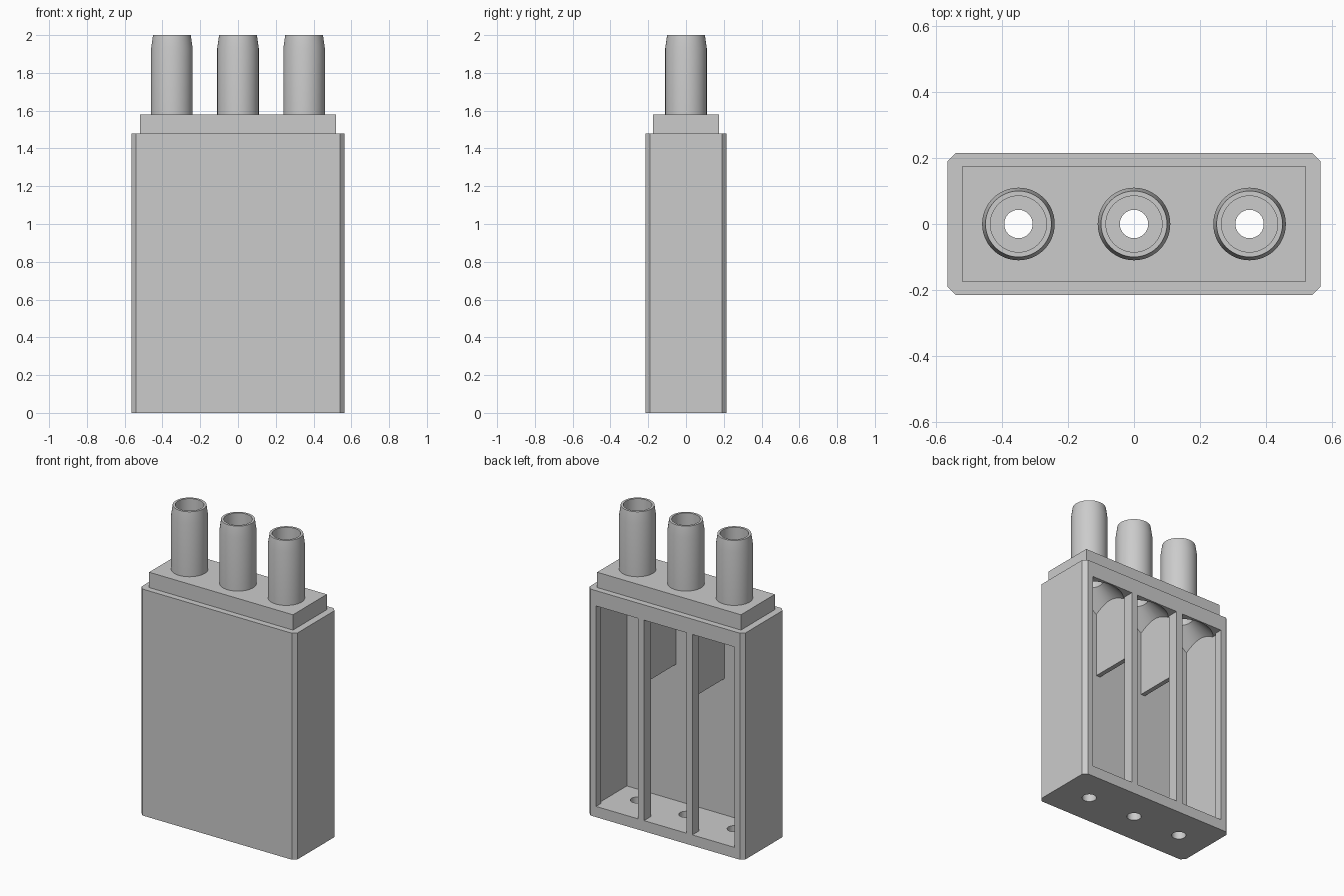
import bpy, bmesh, math
from mathutils import Matrix, Vector

cube = bpy.data.objects.get("Cube")
if cube:
    bpy.data.objects.remove(cube, do_unlink=True)

grey = bpy.data.materials.new("light_grey")
grey.use_nodes = True
grey.diffuse_color = (0.6, 0.6, 0.6, 1)
grey.node_tree.nodes["Principled BSDF"].inputs["Base Color"].default_value = (0.6, 0.6, 0.6, 1)

PITCH = 0.35
CENTRES = [-PITCH, 0, PITCH]
BORE = 0.085
FRONT_IN, BACK = -0.125, 0.215
FLOOR, CEILING, BODY_TOP, CAP_TOP = 0.07, 1.38, 1.48, 1.58


def make_object(name, bm):
    bmesh.ops.recalc_face_normals(bm, faces=bm.faces)
    mesh = bpy.data.meshes.new(name)
    bm.to_mesh(mesh)
    bm.free()
    mesh.materials.append(grey)
    obj = bpy.data.objects.new(name, mesh)
    bpy.context.collection.objects.link(obj)
    return obj


def box(name, low, high, chamfer=0):
    low, high = Vector(low), Vector(high)
    bm = bmesh.new()
    bmesh.ops.create_cube(bm, size=1, matrix=Matrix.Translation((low + high) / 2)
                          @ Matrix.Diagonal((*(high - low), 1)))
    if chamfer:
        upright = [e for e in bm.edges if abs(e.verts[0].co.z - e.verts[1].co.z) > 0.1]
        bmesh.ops.bevel(bm, geom=upright, offset=chamfer, segments=1, affect='EDGES')
    return make_object(name, bm)


def cone(name, x, z1, z2, r1, r2):
    bm = bmesh.new()
    bmesh.ops.create_cone(bm, cap_ends=True, segments=48, radius1=r1, radius2=r2,
                          depth=z2 - z1, matrix=Matrix.Translation((x, 0, (z1 + z2) / 2)))
    return make_object(name, bm)


def lathe(name, x, profile):
    bm = bmesh.new()
    verts = [bm.verts.new((r, 0, z)) for r, z in profile]
    edges = [bm.edges.new((v, verts[i - 1])) for i, v in enumerate(verts)]
    bmesh.ops.spin(bm, geom=verts + edges, cent=(0, 0, 0), axis=(0, 0, 1),
                   angle=math.tau, steps=48, use_merge=True)
    bmesh.ops.remove_doubles(bm, verts=bm.verts, dist=0.0001)
    bmesh.ops.translate(bm, verts=bm.verts, vec=(x, 0, 0))
    return make_object(name, bm)


def activate(obj):
    bpy.ops.object.select_all(action='DESELECT')
    obj.select_set(True)
    bpy.context.view_layer.objects.active = obj


def boolean(target, cutter, operation='DIFFERENCE'):
    activate(target)
    mod = target.modifiers.new("cut", 'BOOLEAN')
    mod.operation, mod.solver, mod.object = operation, 'EXACT', cutter
    bpy.ops.object.modifier_apply(modifier=mod.name)


# Chamfered housing and the stepped cap above it
body = box("housing", (-0.565, -BACK, 0), (0.565, BACK, BODY_TOP), 0.025)
cap = box("cap", (-0.52, -0.175, BODY_TOP), (0.52, 0.175, CAP_TOP))

# Hollow interior with a slightly narrower back opening
cutters = [box("cavity_cutter", (-0.515, FRONT_IN, FLOOR), (0.515, 0.165, CEILING)),
           box("opening_cutter", (-0.5, 0, FLOOR), (0.5, 0.3, CEILING))]

# Drain holes, bores and the funnels clipped to each compartment
for x in CENTRES:
    cutters.append(cone("drain_cutter", x, -0.1, 0.2, 0.043, 0.043))
    cutters.append(cone("bore_cutter", x, 1.42, 1.7, BORE, BORE))
    funnel = cone("funnel_cutter", x, CEILING - 0.02, 1.5, 0.225, BORE)
    clip = box("funnel_clip", (x - 0.165, FRONT_IN, 1.3), (x + 0.165, 0.205, 1.6))
    boolean(funnel, clip, 'INTERSECT')
    bpy.data.objects.remove(clip, do_unlink=True)
    cutters.append(funnel)

for cutter in cutters:
    boolean(body, cutter)
    if cutter.name.startswith(("bore", "funnel")):
        boolean(cap, cutter)
for cutter in cutters:
    bpy.data.objects.remove(cutter, do_unlink=True)

# Hollow tubes with tapered tips
round_parts = [body, cap]
for x in CENTRES:
    round_parts.append(lathe("tube", x, [(BORE, CAP_TOP), (0.11, CAP_TOP), (0.11, 1.93),
                                         (0.1, 2), (BORE, 2)]))

# Back posts and the short partition plates joined to them
for x in (-PITCH / 2, PITCH / 2):
    box("back_post", (x - 0.022, 0.145, FLOOR), (x + 0.022, BACK, CEILING))
    box("partition_plate", (x - 0.015, FRONT_IN - 0.01, 0.96), (x + 0.015, 0.17, 1.44))

for part in round_parts:
    activate(part)
    bpy.ops.object.shade_smooth_by_angle(angle=math.radians(20))
